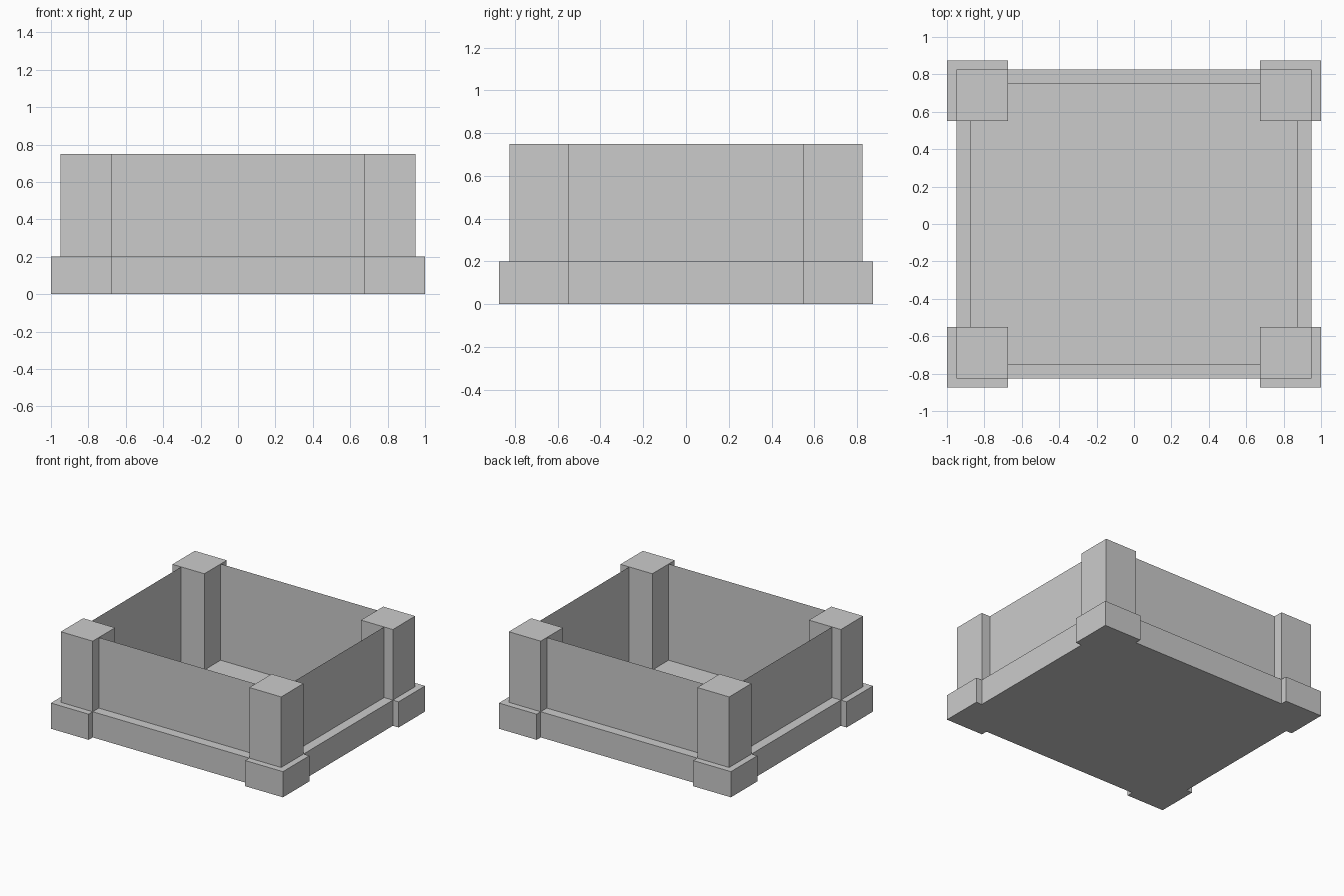
import bpy
import bmesh
from itertools import product

if "Cube" in bpy.data.objects:
    bpy.data.objects.remove(bpy.data.objects["Cube"])

OX, OY = 1.0, 0.875       # outer edge of the post footings
RX, RY = 0.95, 0.825      # outer edge of post shafts and base rails
WX, WY = 0.875, 0.75      # thin wall panels
IX, IY = 0.675, 0.55      # inner edge of the posts
BASE, TOP = 0.2, 0.75


def make_object(name, bm):
    mesh = bpy.data.meshes.new(name)
    bm.to_mesh(mesh)
    bm.free()
    obj = bpy.data.objects.new(name, mesh)
    bpy.context.collection.objects.link(obj)
    return obj


def box(name, xs, ys, zs):
    """Box spanning the given ranges."""
    bm = bmesh.new()
    bmesh.ops.create_cube(bm, size=1)
    for v in bm.verts:
        v.co = [(min(r), max(r))[c > 0] for c, r in zip(v.co, (xs, ys, zs))]
    return make_object(name, bm)


def quad(name, points):
    bm = bmesh.new()
    bm.faces.new([bm.verts.new(p) for p in points])
    return make_object(name, bm)


# Corner posts: wide footing flush inside with a narrower shaft
for sx, sy in product((-1, 1), (-1, 1)):
    place = ("front" if sy < 0 else "back") + ("_left" if sx < 0 else "_right")
    box(place + "_footing", (sx * IX, sx * OX), (sy * IY, sy * OY), (0, BASE))
    box(place + "_post", (sx * IX, sx * RX), (sy * IY, sy * RY), (BASE, TOP))

# Base rails and thin wall panels between the posts
for s in (-1, 1):
    fb = "front" if s < 0 else "back"
    lr = "left" if s < 0 else "right"
    box(fb + "_rail", (-IX, IX), (s * WY, s * RY), (0, BASE))
    box(lr + "_rail", (s * WX, s * RX), (-IY, IY), (0, BASE))
    a, b = -s * IX, s * IX
    quad(fb + "_wall", [(b, s * WY, BASE), (a, s * WY, BASE),
                        (a, s * WY, TOP), (b, s * WY, TOP)])
    a, b = -s * IY, s * IY
    quad(lr + "_wall", [(s * WX, a, BASE), (s * WX, b, BASE),
                        (s * WX, b, TOP), (s * WX, a, TOP)])

# Floor sheet
quad("floor", [(-WX, -WY, 0), (-WX, WY, 0), (WX, WY, 0), (WX, -WY, 0)])
